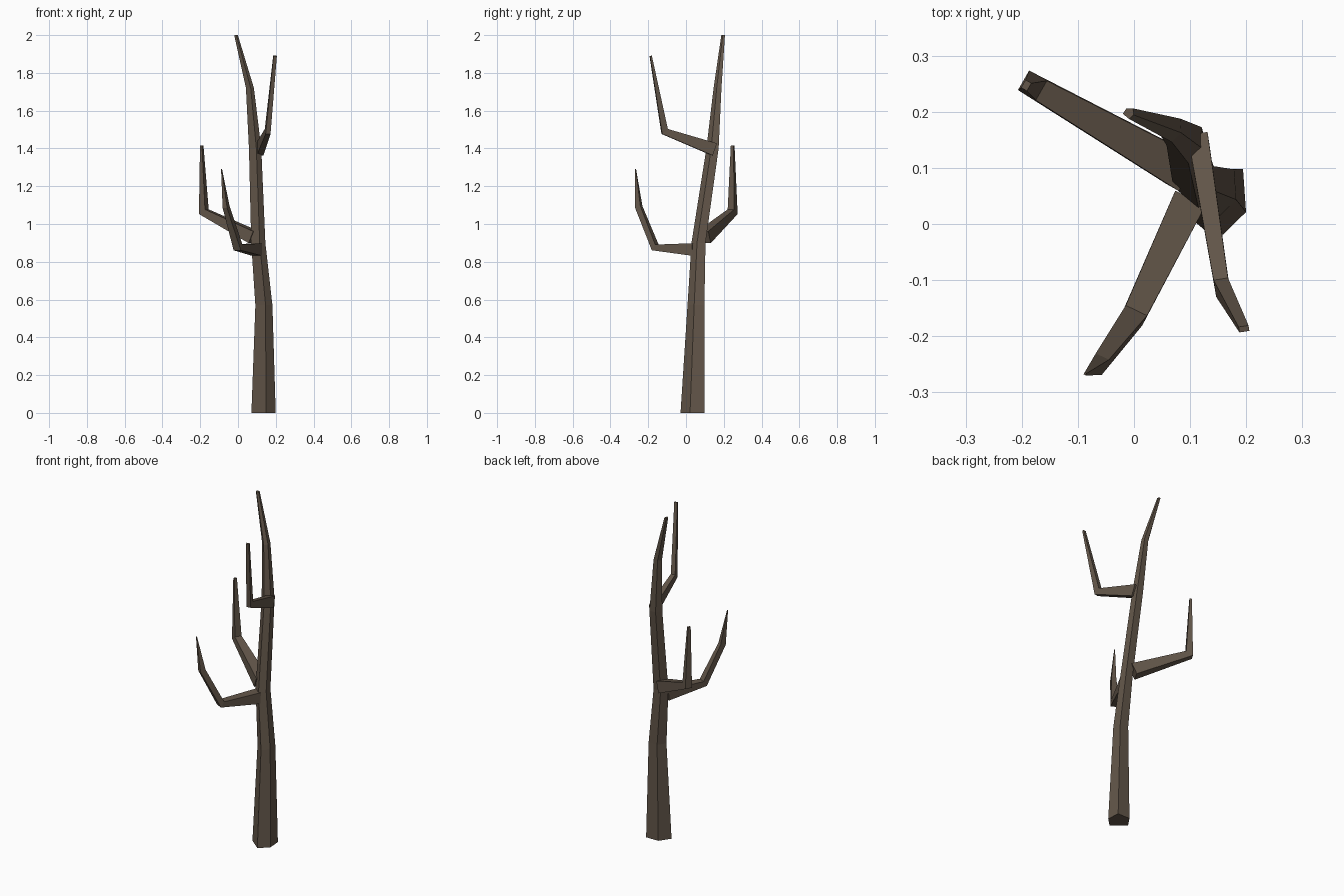
import bpy
import bmesh
from mathutils import Vector

cube = bpy.data.objects.get("Cube")
if cube:
    bpy.data.objects.remove(cube, do_unlink=True)

bark = bpy.data.materials.new("dark_bark")
bark.use_nodes = True
color = (0.125, 0.094, 0.068, 1)
bark.diffuse_color = color
bark.node_tree.nodes["Principled BSDF"].inputs["Base Color"].default_value = color


def loft(name, rings):
    """Skin a closed flat-shaded tube through rings of points."""
    bm = bmesh.new()
    loops = [[bm.verts.new(p) for p in ring] for ring in rings]
    n = len(loops[0])
    for low, high in zip(loops, loops[1:]):
        for i in range(n):
            j = (i + 1) % n
            bm.faces.new((low[i], low[j], high[j], high[i]))
    bm.faces.new(loops[0][::-1])
    bm.faces.new(loops[-1])
    bmesh.ops.recalc_face_normals(bm, faces=bm.faces[:])
    mesh = bpy.data.meshes.new(name)
    bm.to_mesh(mesh)
    bm.free()
    mesh.materials.append(bark)
    obj = bpy.data.objects.new(name, mesh)
    bpy.context.collection.objects.link(obj)


def branch(name, stations):
    """Four-sided limb; stations are (centre, half width, half depth)."""
    pts = [Vector(s[0]) for s in stations]
    run = pts[1] - pts[0]
    side = Vector((run.y, -run.x, 0)).normalized()
    rings = []
    for i, (_, w, d) in enumerate(stations):
        tangent = Vector()
        if i > 0:
            tangent += (pts[i] - pts[i - 1]).normalized()
        if i < len(pts) - 1:
            tangent += (pts[i + 1] - pts[i]).normalized()
        up = side.cross(tangent).normalized()
        rings.append([pts[i] + side * w * a + up * d * b
                      for a, b in ((1, 1), (-1, 1), (-1, -1), (1, -1))])
    loft(name, rings)


# Five-sided trunk, tapering and leaning as it rises
section = [(0.15, -1), (0.92, -0.25), (0.84, 0.9), (-0.35, 0.9), (-1, -0.05)]
trunk = [(0.138, 0.038, 0, 0.067), (0.139, 0.055, 0.57, 0.047),
         (0.109, 0.068, 0.9, 0.039), (0.092, 0.142, 1.4, 0.034),
         (0.064, 0.168, 1.72, 0.022), (-0.01, 0.197, 2, 0.01)]
loft("trunk", [[(x + a * r, y + b * r, z) for a, b in section]
               for x, y, z, r in trunk])

# Three bent limbs
branch("front_branch", [((0.1, 0.045, 0.865), 0.03, 0.033),
                        ((0, -0.163, 0.876), 0.021, 0.018),
                        ((-0.063, -0.25, 1.09), 0.013, 0.016),
                        ((-0.087, -0.267, 1.29), 0.002, 0.002)])
branch("back_branch", [((0.085, 0.095, 0.93), 0.034, 0.034),
                       ((-0.181, 0.247, 1.065), 0.02, 0.022),
                       ((-0.192, 0.247, 1.415), 0.008, 0.006)])
branch("upper_branch", [((0.115, 0.15, 1.395), 0.018, 0.034),
                        ((0.157, -0.113, 1.49), 0.013, 0.02),
                        ((0.196, -0.187, 1.89), 0.009, 0.005)])
